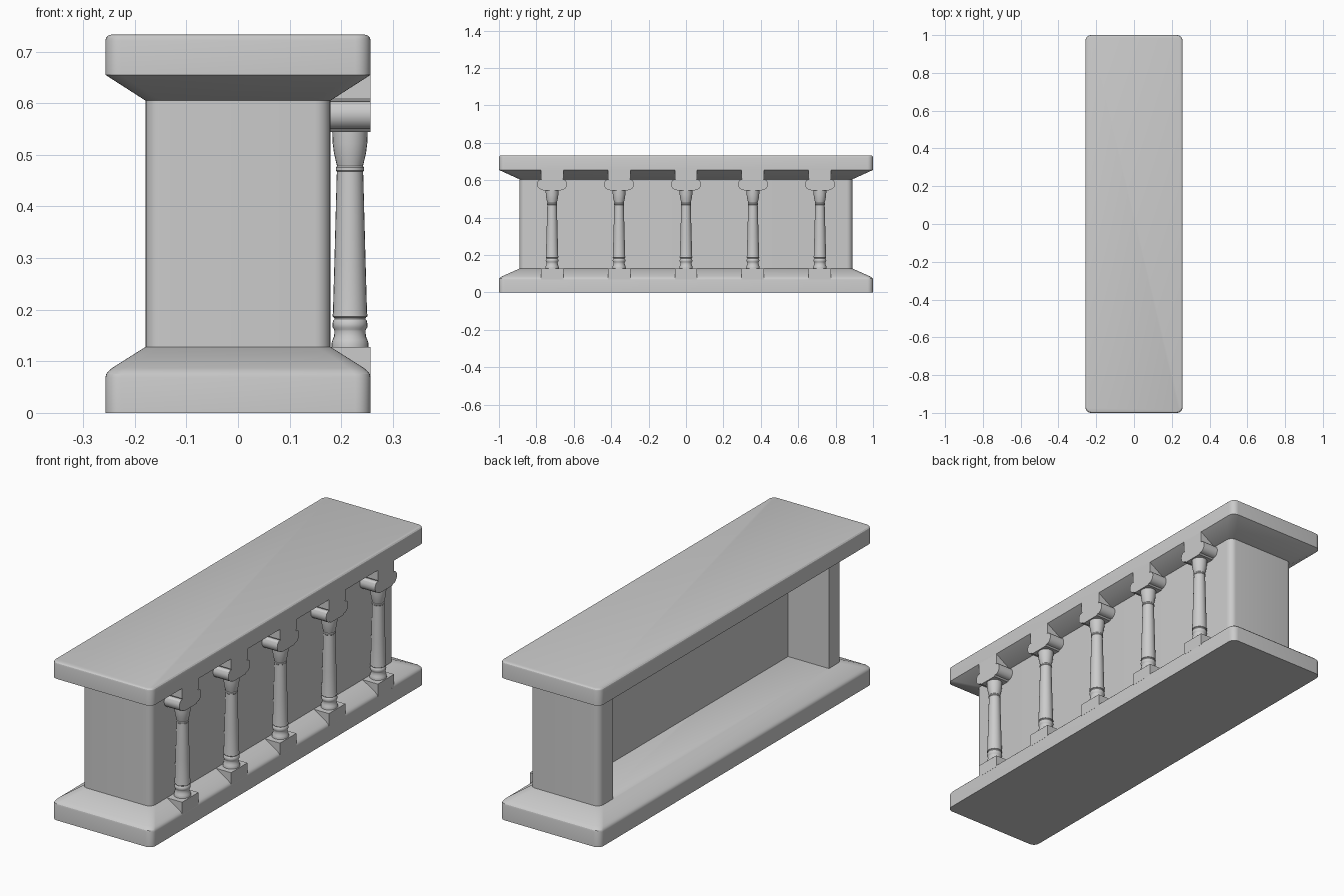
import bpy, bmesh
from math import sin, cos, pi

if "Cube" in bpy.data.objects:
    bpy.data.objects.remove(bpy.data.objects["Cube"])


def finish(name, bm, smooth=True):
    bmesh.ops.recalc_face_normals(bm, faces=bm.faces)
    me = bpy.data.meshes.new(name)
    bm.to_mesh(me)
    bm.free()
    ob = bpy.data.objects.new(name, me)
    bpy.context.collection.objects.link(ob)
    if smooth:
        bpy.ops.object.select_all(action='DESELECT')
        ob.select_set(True)
        bpy.context.view_layer.objects.active = ob
        bpy.ops.object.shade_smooth_by_angle(angle=0.5)
    return ob


def corner(cx, cy, r, start, n=6):
    return [(cx + r * cos(start + pi / 2 * i / n), cy + r * sin(start + pi / 2 * i / n))
            for i in range(n + 1)]


def rounded_rect(hx, hy, r):
    pts = []
    for k, (sx, sy) in enumerate([(1, 1), (-1, 1), (-1, -1), (1, -1)]):
        pts += corner(sx * (hx - r), sy * (hy - r), r, k * pi / 2)
    return pts


def loft(name, levels):
    """Skin a stack of rings (each a list of xyz) and cap both ends."""
    bm = bmesh.new()
    rings = [[bm.verts.new(p) for p in ring] for ring in levels]
    n = len(rings[0])
    for a, b in zip(rings, rings[1:]):
        for i in range(n):
            j = (i + 1) % n
            bm.faces.new((a[i], a[j], b[j], b[i]))
    bm.faces.new(rings[0])
    bm.faces.new(rings[-1])
    return finish(name, bm)


def slab(name, levels):
    return loft(name, [[(x, y, z) for x, y in rounded_rect(hx, hy, r)]
                       for hx, hy, r, z in levels])


# Base plinth and counter top, both with sloped moulding
slab("base", [(.257, 1, .03, 0), (.257, 1, .03, .068), (.2555, .9985, .03, .075),
              (.251, .993, .03, .081), (.244, .982, .03, .087), (.179, .89, .03, .128)])
slab("counter_top", [(.179, .89, .03, .605), (.257, 1, .03, .655), (.257, 1, .03, .721),
                     (.2555, .9985, .0285, .727), (.251, .994, .024, .7315),
                     (.245, .988, .018, .733)])

# Body: C-shaped plan, open shelf space on the -x side
hx, hy, r = .179, .89, .03
plan = corner(hx - r, hy - r, r, 0) + corner(-hx + r, hy - r, r, pi / 2)
plan += [(-hx, .79), (.03, .79), (.03, -.79), (-hx, -.79)]
plan += corner(-hx + r, -hy + r, r, pi) + corner(hx - r, -hy + r, r, 1.5 * pi)
loft("body", [[(x, y, z) for x, y in plan] for z in (.127, .606)])

# Scroll bracket outline, one half: (y, z) from top to bottom
half = [(.06, .66), (.06, .61), (.056, .603), (.066, .603), (.074, .598), (.079, .588), (.08, .578),
        (.078, .567), (.071, .557), (.062, .551), (.052, .55), (.046, .544)]
bracket = half + [(-y, z) for y, z in reversed(half)]

# Baluster profile: (radius, z)
profile = [(.036, .127), (.036, .134), (.034, .141), (.031, .148), (.030, .158), (.031, .162),
           (.0335, .166), (.034, .172), (.0325, .179), (.030, .182), (.031, .185), (.034, .187),
           (.033, .195), (.030, .30), (.0255, .468), (.0275, .470), (.0275, .475), (.025, .478),
           (.027, .486), (.031, .503), (.0335, .522), (.0345, .546)]

X = .217
for k in range(5):
    yc = (k - 2) * .358
    loft(f"bracket_{k}", [[(x, yc + y, z) for y, z in bracket] for x in (.17, .257)])
    foot = [(.06, .07), (.06, .128), (-.06, .128), (-.06, .07)]
    loft(f"foot_block_{k}", [[(x, yc + y, z) for y, z in foot] for x in (.17, .257)])
    loft(f"baluster_{k}", [[(X + q * cos(2 * pi * i / 24), yc + q * sin(2 * pi * i / 24), z)
                            for i in range(24)] for q, z in profile])
